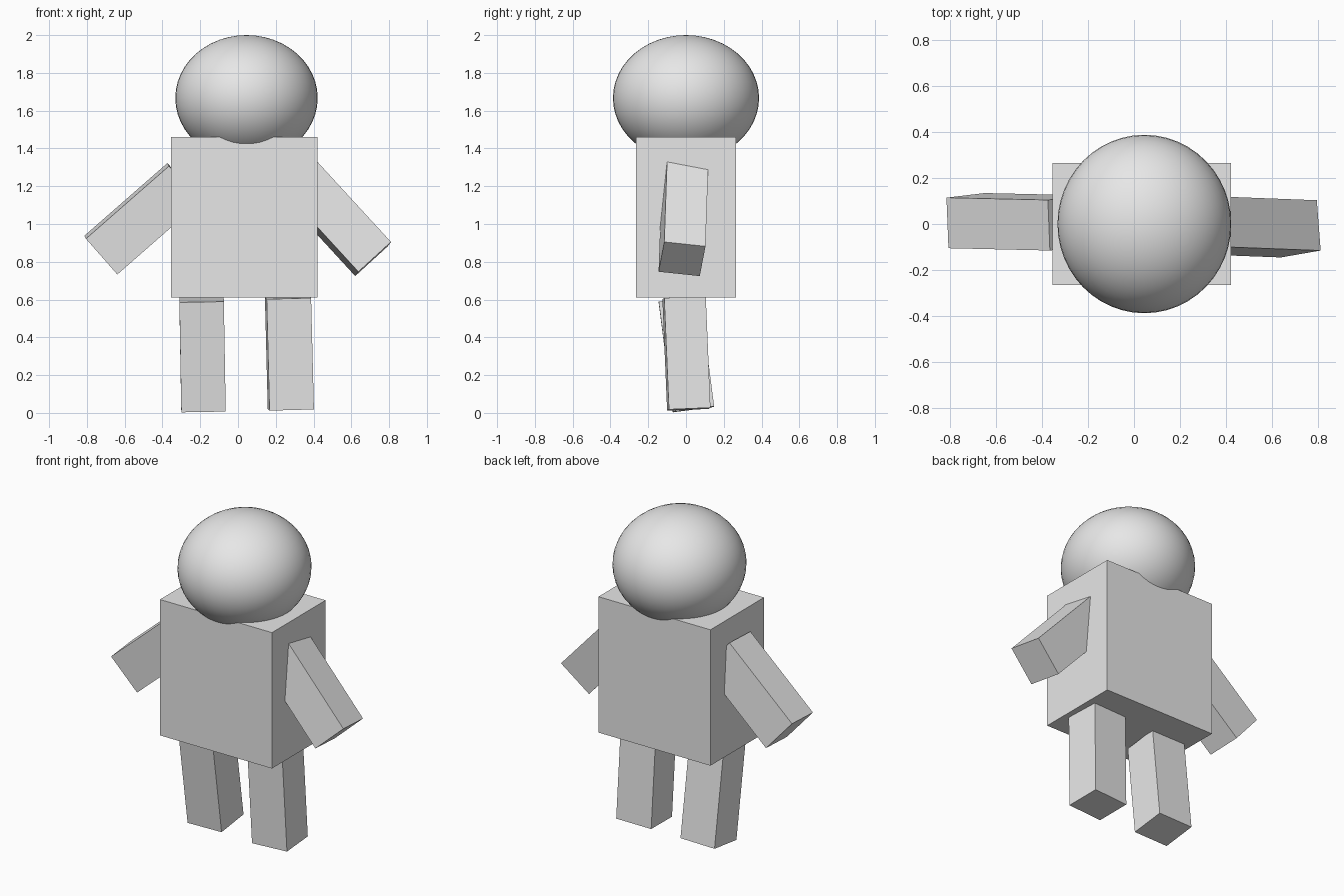
import bpy
from mathutils import Matrix, Vector

default = bpy.data.objects.get("Cube")
if default:
    bpy.data.objects.remove(default, do_unlink=True)

# One plain grey for the whole figure
grey = bpy.data.materials.new("light_grey")
grey.use_nodes = True
grey.diffuse_color = (0.8, 0.8, 0.8, 1)
grey.node_tree.nodes["Principled BSDF"].inputs["Base Color"].default_value = (0.8, 0.8, 0.8, 1)


def finish(name):
    obj = bpy.context.object
    obj.name = name
    obj.data.materials.append(grey)
    return obj


def limb(name, corner, along, across, depth=0.22):
    """Square-edged box from a front corner, with its length and width vectors."""
    corner, along, across = Vector(corner), Vector(along), Vector(across)
    across -= across.project(along)
    back = along.cross(across).normalized() * depth
    if back.y < 0:
        back = -back
        # keep the box right-handed so its faces point outward
        along, across, corner = along, -across, corner + across
    centre = corner + (along + across + back) / 2
    bpy.ops.mesh.primitive_cube_add(size=1)
    obj = finish(name)
    frame = Matrix((along, across, back)).transposed().to_4x4()
    obj.data.transform(frame)
    obj.location = centre
    return obj


# Torso
bpy.ops.mesh.primitive_cube_add(size=1, location=(0.033, 0, 1.035))
torso = finish("torso")
torso.scale = (0.775, 0.53, 0.85)

# Head: a flattened ball sunk into the torso
bpy.ops.mesh.primitive_uv_sphere_add(segments=48, ring_count=24, radius=1,
                                     location=(0.045, 0, 1.667))
head = finish("head")
head.scale = (0.377, 0.387, 0.333)
bpy.ops.object.shade_smooth()

# Arms, hanging outward
limb("right_arm", (-0.805, -0.105, 0.922), (0.44, -0.01, 0.385), (0.165, 0.02, -0.19))
limb("left_arm", (0.81, -0.115, 0.905), (-0.395, 0.015, 0.43), (-0.175, -0.03, -0.155))

# Legs, leaning slightly
limb("right_leg", (-0.30, -0.07, 0.003), (-0.01, -0.075, 0.582), (0.235, 0, 0.008))
limb("left_leg", (0.167, -0.10, 0.012), (-0.015, -0.025, 0.59), (0.235, 0.01, 0.005))
